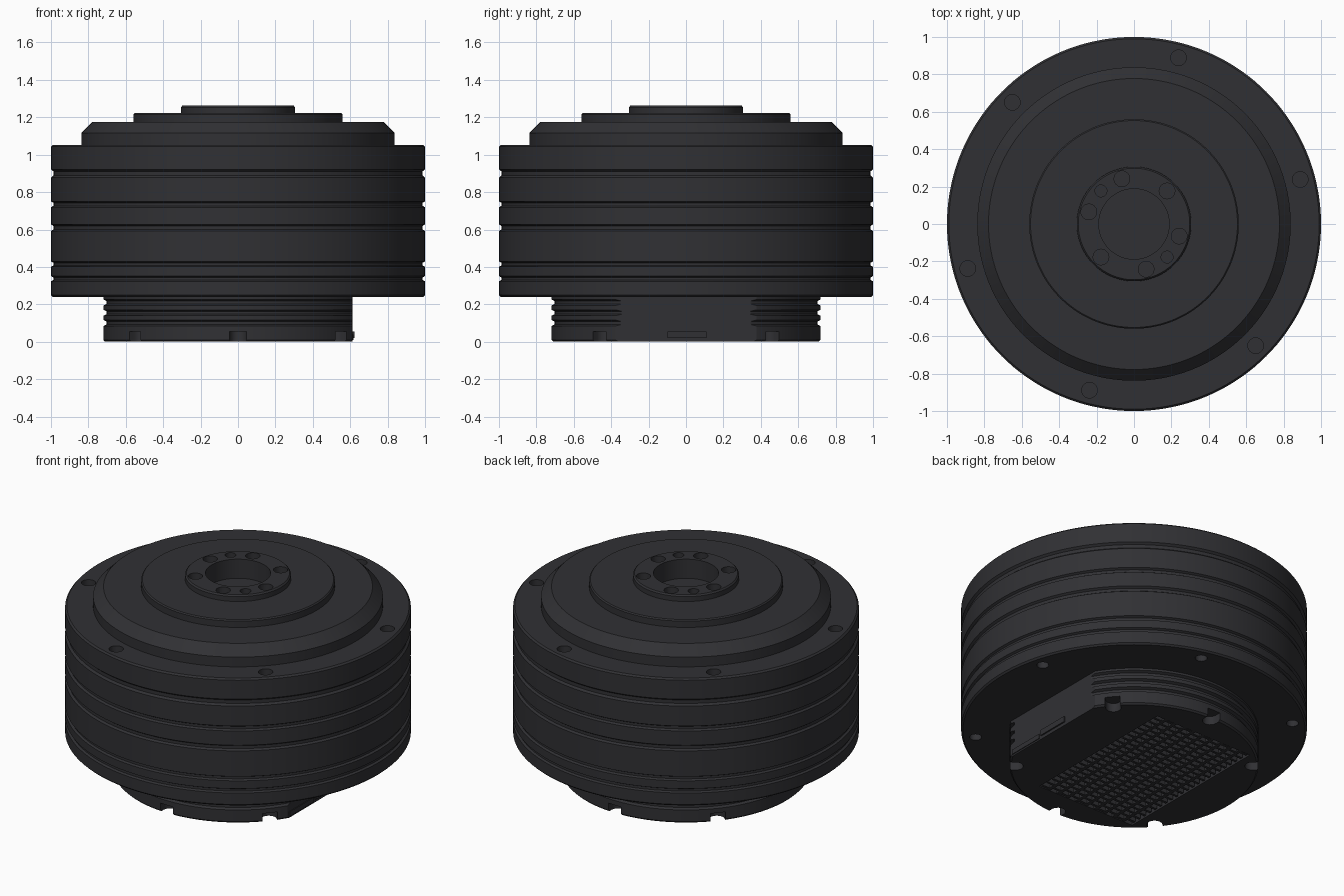
import bpy, bmesh
from math import sin, cos, pi, radians

if "Cube" in bpy.data.objects:
    bpy.data.objects.remove(bpy.data.objects["Cube"])

mat = bpy.data.materials.new("dark_metal")
mat.diffuse_color = (0.03, 0.03, 0.034, 1)
mat.use_nodes = True
mat.node_tree.nodes["Principled BSDF"].inputs["Base Color"].default_value = mat.diffuse_color


def make(name, bm):
    bmesh.ops.recalc_face_normals(bm, faces=bm.faces)
    me = bpy.data.meshes.new(name)
    bm.to_mesh(me)
    bm.free()
    ob = bpy.data.objects.new(name, me)
    bpy.context.collection.objects.link(ob)
    me.materials.append(mat)
    return ob


def lathe(name, profile, steps=144):
    bm = bmesh.new()
    vs = [bm.verts.new((r, 0, z)) for r, z in profile]
    es = [bm.edges.new(p) for p in zip(vs, vs[1:])]
    bmesh.ops.spin(bm, geom=vs + es, cent=(0, 0, 0), axis=(0, 0, 1),
                   angle=2 * pi, steps=steps)
    bmesh.ops.remove_doubles(bm, verts=bm.verts, dist=1e-4)
    return make(name, bm)


def prism(bm, pts, z0, z1):
    lo = [bm.verts.new((x, y, z0)) for x, y in pts]
    hi = [bm.verts.new((x, y, z1)) for x, y in pts]
    bm.faces.new(lo[::-1])
    bm.faces.new(hi)
    n = len(pts)
    for i in range(n):
        j = (i + 1) % n
        bm.faces.new((lo[i], lo[j], hi[j], hi[i]))


def box(bm, x0, x1, y0, y1, z0, z1):
    prism(bm, [(x0, y0), (x1, y0), (x1, y1), (x0, y1)], z0, z1)


def hole(bm, ring, deg, r, z0, z1, n=24):
    a = radians(deg)
    prism(bm, [(ring * cos(a) + r * cos(2 * pi * i / n),
                ring * sin(a) + r * sin(2 * pi * i / n)) for i in range(n)], z0, z1)


def cut(ob, bm):
    cutter = make(ob.name + "_cutter", bm)
    cutter.hide_render = True
    mod = ob.modifiers.new("cut", "BOOLEAN")
    mod.operation, mod.solver, mod.object = "DIFFERENCE", "EXACT", cutter
    activate(ob)
    bpy.ops.object.modifier_apply(modifier=mod.name)
    bpy.data.objects.remove(cutter)


def activate(ob):
    bpy.ops.object.select_all(action="DESELECT")
    ob.select_set(True)
    bpy.context.view_layer.objects.active = ob


def smooth(ob):
    activate(ob)
    bpy.ops.object.shade_smooth_by_angle(angle=radians(25))


def grooved(r, depth, grooves):
    pts = []
    for z, h in grooves:
        pts += [(r, z - h), (r - depth, z - h * 0.5), (r - depth, z + h * 0.5), (r, z + h)]
    return pts


# Main drum with grooved wall, stepped cap and central recess
drum = lathe("drum_housing",
             [(0, 0.24), (0.99, 0.24), (1, 0.25)]
             + grooved(1, 0.013, [(0.337, 0.014), (0.415, 0.014), (0.61, 0.018),
                                  (0.735, 0.016), (0.9, 0.022)])
             + [(1, 1.043), (0.99, 1.053), (0.838, 1.053), (0.838, 1.115),
                (0.778, 1.175), (0.56, 1.175), (0.56, 1.215), (0.553, 1.222),
                (0.306, 1.222), (0.306, 1.253), (0.298, 1.262),
                (0.188, 1.262), (0.188, 1.14), (0, 1.14)])
holes = bmesh.new()
for k in range(6):
    hole(holes, 0.92, 15 + 60 * k, 0.042, 0.97, 1.2)
    hole(holes, 0.92, 15 + 60 * k, 0.035, 0.1, 0.3)
    hole(holes, 0.25, 45 + 60 * k, 0.042, 1.19, 1.4)
for a in (135, 315):
    hole(holes, 0.25, a, 0.032, 1.19, 1.4)
cut(drum, holes)
smooth(drum)

# Base foot with ribbed wall, flat side, rim notches and grille pocket
base = lathe("base_foot",
             [(0, 0), (0.71, 0), (0.72, 0.01)]
             + grooved(0.72, 0.017, [(0.1, 0.016), (0.155, 0.016), (0.21, 0.016)])
             + [(0.72, 0.26), (0, 0.26)])
X0, X1, Y = -0.43, 0.27, 0.53
cuts = bmesh.new()
box(cuts, 0.613, 0.9, -0.6, 0.6, -0.1, 0.4)
box(cuts, X0, X1, -Y, Y, -0.1, 0.03)
for deg in (40, 90, 140, 220, 270, 320):
    a = radians(deg)
    w = 0.045
    local = [(0.9, -w), (0.9, w)] + [(0.685 + w * cos(t), w * sin(t))
                                     for t in (pi / 2 + pi * i / 10 for i in range(11))]
    prism(cuts, [(x * cos(a) - y * sin(a), x * sin(a) + y * cos(a)) for x, y in local],
          -0.1, 0.055)
cut(base, cuts)
smooth(base)

# Small ledge at the foot of the flat side
lip = bmesh.new()
box(lip, 0.58, 0.622, -0.1, 0.11, 0.02, 0.055)
box(lip, 0.58, 0.618, -0.36, -0.12, 0.01, 0.04)
make("flat_side_ledge", lip)

# Bottom grille: long bars with staggered cross teeth
grille = bmesh.new()
rows, teeth = 10, 22
px, py = (X1 - X0) / rows, 2 * Y / teeth
for i in range(rows):
    x = X0 + i * px
    if i:
        box(grille, x - 0.01, x + 0.01, -Y, Y, 0.002, 0.031)
    for j in range(teeth):
        y = -Y + (j + (0.3 if i % 2 else 0.7)) * py
        box(grille, x + 0.01, x + px - 0.01, y - 0.008, y + 0.008, 0.002, 0.031)
make("vent_grille", grille)
